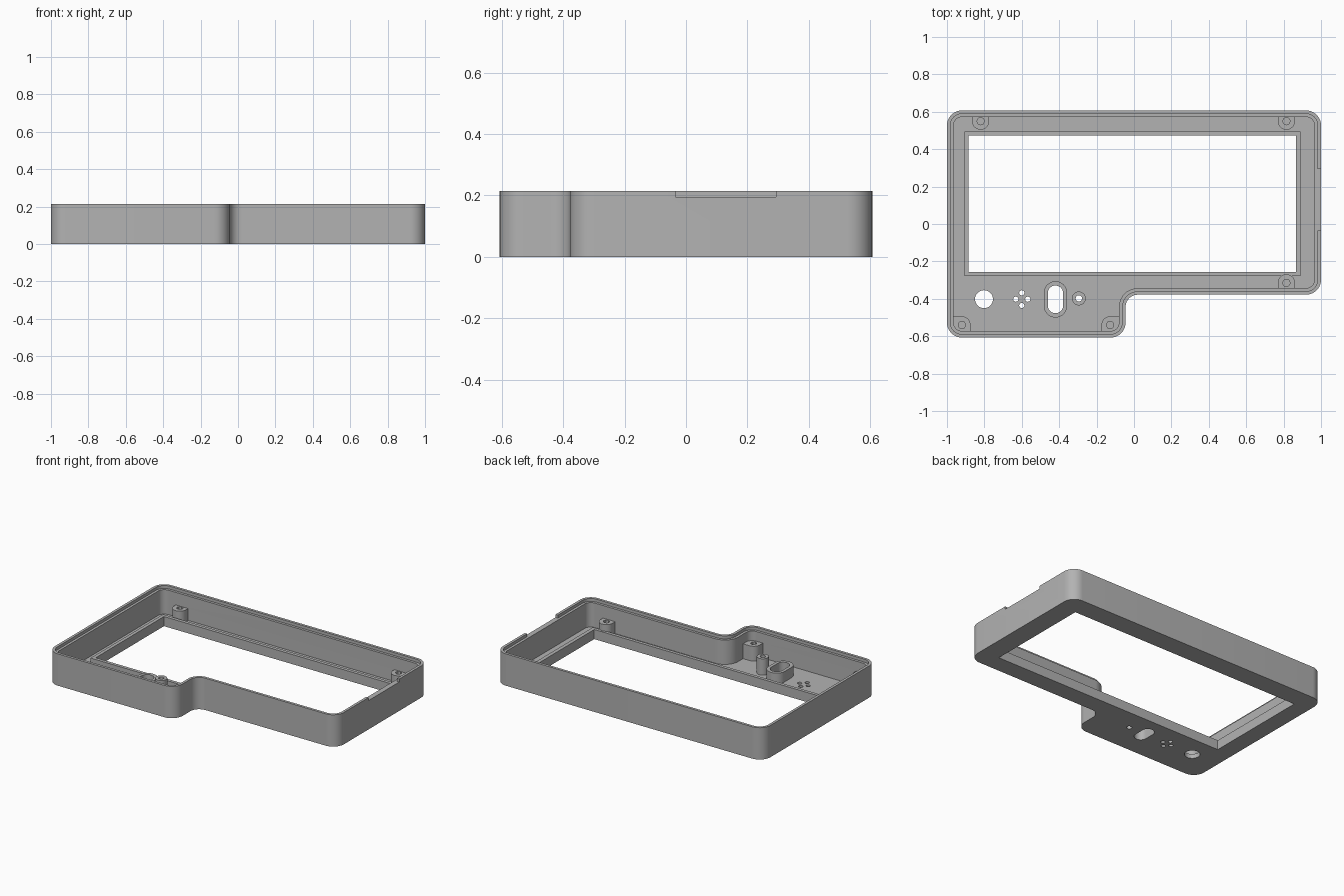
import bpy
import bmesh
from math import cos, sin, pi, radians
from mathutils import Vector

if "Cube" in bpy.data.objects:
    bpy.data.objects.remove(bpy.data.objects["Cube"], do_unlink=True)

HEIGHT, FLOOR, LEDGE, RIM, BOSS = 0.215, 0.03, 0.195, 0.065, 0.11
STEP_BOSS, POST, RING = 0.13, 0.14, 0.10

grey = bpy.data.materials.new("plastic grey")
grey.use_nodes = True
colour = (0.45, 0.45, 0.45, 1)
grey.diffuse_color = colour
grey.node_tree.nodes["Principled BSDF"].inputs["Base Color"].default_value = colour


def rounded(corners, steps=10):
    """Round every (x, y, radius) corner of a counter-clockwise outline."""
    points = []
    for i, (x, y, r) in enumerate(corners):
        p = Vector((x, y))
        if r <= 0:
            points.append(p)
            continue
        u = (Vector(corners[i - 1][:2]) - p).normalized()
        v = (Vector(corners[(i + 1) % len(corners)][:2]) - p).normalized()
        centre = p + r * (u + v)
        for k in range(steps + 1):
            t = k / steps * pi / 2
            q = centre - r * (v * cos(t) + u * sin(t))
            if not points or (q - points[-1]).length > 1e-5:
                points.append(q)
    if (points[0] - points[-1]).length < 1e-5:
        points.pop()
    return points


def box(x0, x1, y0, y1, radii=(0, 0, 0, 0)):
    """Rectangle outline; radii start at the low corner, counter-clockwise."""
    spots = ((x0, y0), (x1, y0), (x1, y1), (x0, y1))
    return rounded([(x, y, r) for (x, y), r in zip(spots, radii)])


def circle(x, y, r, sides=32):
    return [Vector((x + r * cos(2 * pi * k / sides), y + r * sin(2 * pi * k / sides)))
            for k in range(sides)]


def slot(x, y, w, h):
    return box(x - w, x + w, y - h, y + h, (w - 1e-4,) * 4)


def case_outline(inset):
    """Stepped outline of the case, moved inwards by inset."""
    d, r = inset, 0.08 - inset
    x0, x1, xs = -1 + d, 1 - d, -0.045 - d
    y0, y1, ys = -0.607 + d, 0.607 - d, -0.378 + d
    return rounded([(x0, y0, r), (xs, y0, r), (xs, ys, 0.065 + d),
                    (x1, ys, r), (x1, y1, r), (x0, y1, r)])


def prism(name, outline, z0, z1):
    bm = bmesh.new()
    base = bm.faces.new([bm.verts.new((p.x, p.y, z0)) for p in outline])
    top = bmesh.ops.extrude_face_region(bm, geom=[base])
    moved = [g for g in top["geom"] if isinstance(g, bmesh.types.BMVert)]
    bmesh.ops.translate(bm, verts=moved, vec=(0, 0, z1 - z0))
    bmesh.ops.recalc_face_normals(bm, faces=bm.faces)
    mesh = bpy.data.meshes.new(name)
    bm.to_mesh(mesh)
    bm.free()
    mesh.materials.append(grey)
    obj = bpy.data.objects.new(name, mesh)
    bpy.context.collection.objects.link(obj)
    return obj


case = prism("case_bezel", case_outline(0), 0, HEIGHT)
bpy.context.view_layer.objects.active = case


def combine(operation, outline, z0, z1):
    tool = prism("tool", outline, z0, z1)
    mod = case.modifiers.new("shape", "BOOLEAN")
    mod.operation, mod.solver, mod.object = operation, "EXACT", tool
    bpy.ops.object.modifier_apply(modifier=mod.name)
    bpy.data.objects.remove(tool, do_unlink=True)


def cut(outline, z0=-0.1, z1=0.4):
    combine("DIFFERENCE", outline, z0, z1)


def add(outline, top):
    combine("UNION", outline, FLOOR / 2, top)


# Hollow tray, lid ledge and side notch
cut(case_outline(0.035), FLOOR)
cut(case_outline(0.018), LEDGE)
cut(box(0.95, 1.1, -0.035, 0.293), LEDGE)

# Screen window with raised rim
add(box(-0.907, 0.89, -0.278, 0.495), RIM)
cut(box(-0.884, 0.865, -0.256, 0.472))

# Screw bosses against the long walls
w = 0.046
for x, y, side in ((-0.82, 0.55, 1), (0.815, 0.55, 1), (0.815, -0.315, -1)):
    r = w - 1e-4
    if side > 0:
        shape = box(x - w, x + w, y - w, 0.59, (r, r, 0, 0))
    else:
        shape = box(x - w, x + w, -0.36, y + w, (0, 0, r, r))
    add(shape, BOSS)
    cut(circle(x, y, 0.02, 8), FLOOR, HEIGHT)

# Corner screw bosses in the control area
add(box(-0.98, -0.92 + w, -0.587, -0.54 + w, (0.05, 0, w, 0)), STEP_BOSS)
add(box(-0.128 - w, -0.065, -0.587, -0.54 + w, (0, 0.05, 0, w)), STEP_BOSS)
for x in (-0.92, -0.128):
    cut(circle(x, -0.54, 0.02, 8), FLOOR, HEIGHT)

# Button guide and post
add(slot(-0.42, -0.403, 0.062, 0.097), RING)
cut(slot(-0.42, -0.403, 0.041, 0.074))
add(circle(-0.295, -0.398, 0.037), POST)
cut(circle(-0.295, -0.398, 0.017, 16))

# Round opening and speaker holes
cut(circle(-0.802, -0.402, 0.048))
for dx, dy in ((1, 0), (-1, 0), (0, 1), (0, -1)):
    cut(circle(-0.6 + 0.032 * dx, -0.402 + 0.034 * dy, 0.014, 16))

# Smooth rounded corners, crisp edges
bpy.ops.object.select_all(action="DESELECT")
case.select_set(True)
bpy.context.view_layer.objects.active = case
bpy.ops.object.shade_smooth_by_angle(angle=radians(30))
